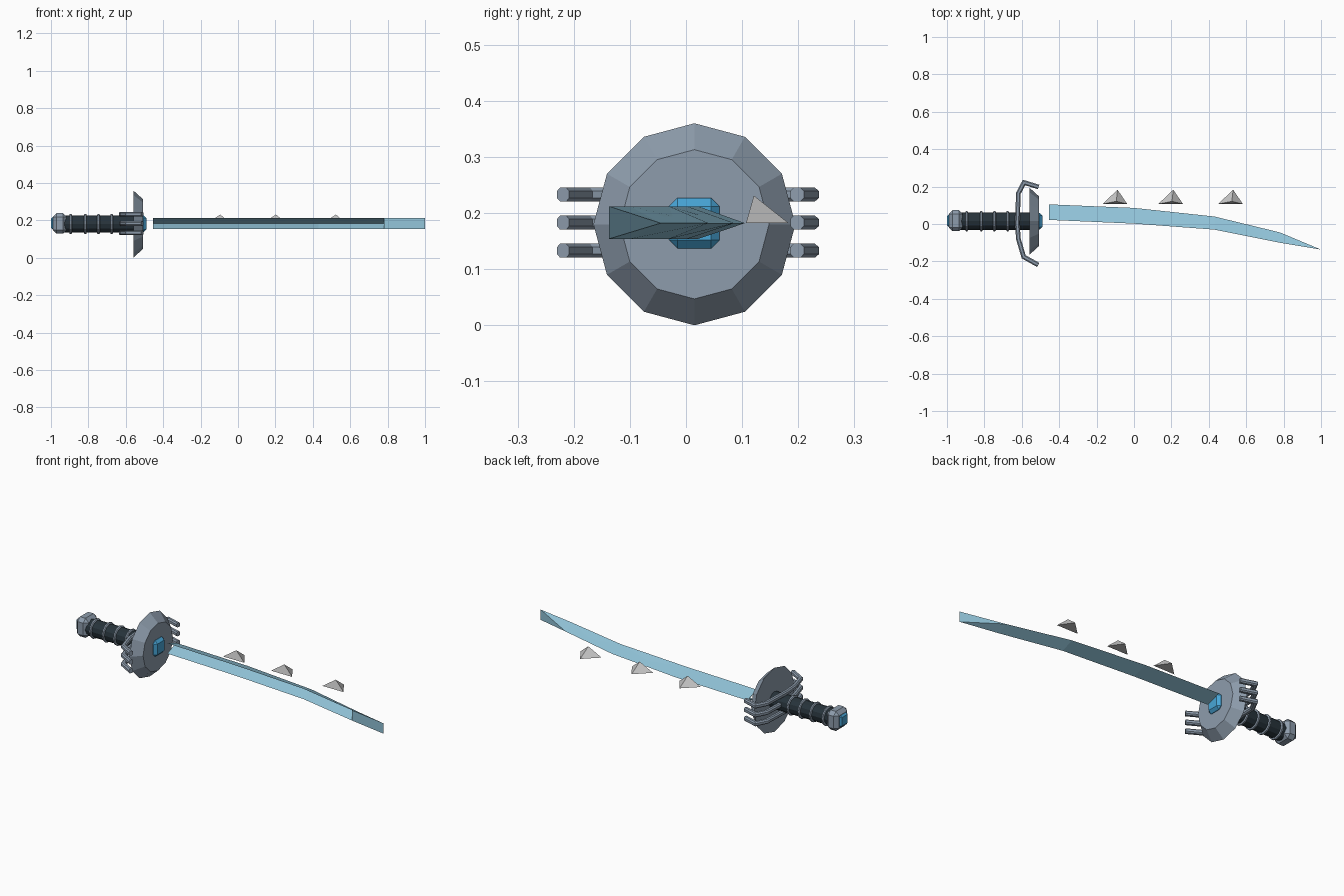
import bpy, bmesh, math
from mathutils import Vector

if "Cube" in bpy.data.objects:
    bpy.data.objects.remove(bpy.data.objects["Cube"])

CY, CZ = 0.015, 0.18          # axis of grip and guard


def material(name, rgb):
    m = bpy.data.materials.new(name)
    m.diffuse_color = (*rgb, 1)
    m.use_nodes = True
    m.node_tree.nodes["Principled BSDF"].inputs["Base Color"].default_value = m.diffuse_color
    return m


STEEL = material("blue grey steel", (0.27, 0.335, 0.415))
DARK = material("dark grip", (0.020, 0.033, 0.043))
BLADE = material("pale blue blade", (0.285, 0.55, 0.69))
GEM = material("bright blue gem", (0.065, 0.38, 0.68))
SPIKE = material("light grey spike", (0.56, 0.56, 0.56))


def finish(name, bm, mat):
    bmesh.ops.recalc_face_normals(bm, faces=bm.faces[:])
    me = bpy.data.meshes.new(name)
    bm.to_mesh(me)
    bm.free()
    me.materials.append(mat)
    ob = bpy.data.objects.new(name, me)
    bpy.context.collection.objects.link(ob)
    return ob


def loft(name, sections, mat):
    """Skin matching rings of points and cap both ends."""
    bm = bmesh.new()
    rings = [[bm.verts.new(p) for p in s] for s in sections]
    n = len(rings[0])
    for a, b in zip(rings, rings[1:]):
        for i in range(n):
            j = (i + 1) % n
            bm.faces.new((a[i], a[j], b[j], b[i]))
    caps = [bm.faces.new(rings[0]), bm.faces.new(rings[-1])]
    bmesh.ops.triangulate(bm, faces=[f for f in caps if len(f.verts) == 5])
    return finish(name, bm, mat)


def lathe(name, profile, sides, mat):
    """Turn (x, radius) pairs round the grip axis."""
    angles = [2 * math.pi * i / sides for i in range(sides)]
    return loft(name, [[(x, CY + r * math.sin(a), CZ + r * math.cos(a)) for a in angles]
                       for x, r in profile], mat)


def box(name, center, size, bevel, mat):
    bm = bmesh.new()
    bmesh.ops.create_cube(bm, size=1)
    for v in bm.verts:
        v.co = Vector(center) + Vector(a * b for a, b in zip(v.co, size))
    bmesh.ops.bevel(bm, geom=bm.edges[:], offset=bevel, segments=1, affect='EDGES')
    return finish(name, bm, mat)


def bar(name, path, z, half, mat):
    """Sweep a chamfered square along a flat xy path with mitred bends."""
    c = half * 0.5
    shape = [(half, c), (c, half), (-c, half), (-half, c),
             (-half, -c), (-c, -half), (c, -half), (half, -c)]
    pts = [Vector(p) for p in path]
    sections = []
    for i, p in enumerate(pts):
        before = (p - pts[i - 1]).normalized() if i else (pts[1] - p).normalized()
        after = (pts[i + 1] - p).normalized() if i < len(pts) - 1 else before
        t = (before + after).normalized()
        side = Vector((-t.y, t.x)) / max(t.dot(before), 0.5)
        sections.append([(p.x + side.x * u, p.y + side.y * u, z + w) for u, w in shape])
    return loft(name, sections, mat)


# Grip with slim steel rings
lathe("grip", [(-0.93, 0.046), (-0.55, 0.046)], 12, DARK)
for i, x in enumerate((-0.895, -0.816, -0.746, -0.676)):
    lathe(f"grip_ring_{i + 1}", [(x - 0.007, 0.049), (x - 0.004, 0.054),
                                 (x + 0.004, 0.054), (x + 0.007, 0.049)], 12, STEEL)

# Pommel and its gem
box("pommel", (-0.953, 0.018, CZ + 0.004), (0.074, 0.112, 0.11), 0.02, STEEL)
box("pommel_gem", (-0.975, 0.018, CZ + 0.004), (0.05, 0.066, 0.066), 0.009, GEM)

# Dish-shaped guard and its gem
lathe("guard", [(-0.56, 0.18), (-0.508, 0.133)], 12, STEEL)
box("guard_gem", (-0.525, CY, CZ + 0.002), (0.07, 0.09, 0.09), 0.015, GEM)

# Three stacked claw bars behind the guard
claw = [(-0.51, 0.198), (-0.588, 0.222), (-0.618, 0.165), (-0.624, 0.0),
        (-0.618, -0.08), (-0.59, -0.175), (-0.512, -0.219)]
for i, z in enumerate((0.133, 0.183, 0.233)):
    bar(f"claw_bar_{i + 1}", claw, z, 0.0125, STEEL)

# Curved blade: (x, spine y, edge y), with a V groove along the spine
stations = [(-0.455, 0.022, 0.105), (0.0, 0.002, 0.086),
            (0.43, -0.03, 0.04), (0.78, -0.1, -0.045)]
TOP, MID, LOW = 0.212, 0.182, 0.154
sections = []
for x, spine, edge in stations:
    groove = spine + 0.85 * (edge - spine)
    sections.append([(x, spine, TOP), (x, edge, MID), (x, spine, LOW), (x, groove, MID)])
loft("blade", sections, BLADE)

# Wedge tip, closing to an upright edge
x, spine, edge = stations[-1]
bm = bmesh.new()
a, b, e, c, d = [bm.verts.new(p) for p in (
    (x, spine, TOP), (x, spine, LOW), (x, edge, MID),
    (1.0, -0.137, TOP), (1.0, -0.137, LOW))]
for f in ((a, b, d, c), (a, c, e), (b, e, d), (c, d, e), (a, e, b)):
    bm.faces.new(f)
finish("blade_tip", bm, BLADE)

# Three pointed spikes beside the cutting edge
for i, x in enumerate((-0.168, 0.13, 0.45)):
    bm = bmesh.new()
    p = [bm.verts.new(q) for q in ((x, 0.107, 0.182), (x + 0.132, 0.107, 0.182),
                                   (x + 0.073, 0.121, 0.231), (x + 0.08, 0.183, 0.182))]
    for f in ((0, 1, 2), (0, 2, 3), (1, 3, 2), (0, 3, 1)):
        bm.faces.new([p[k] for k in f])
    finish(f"spike_{i + 1}", bm, SPIKE)
